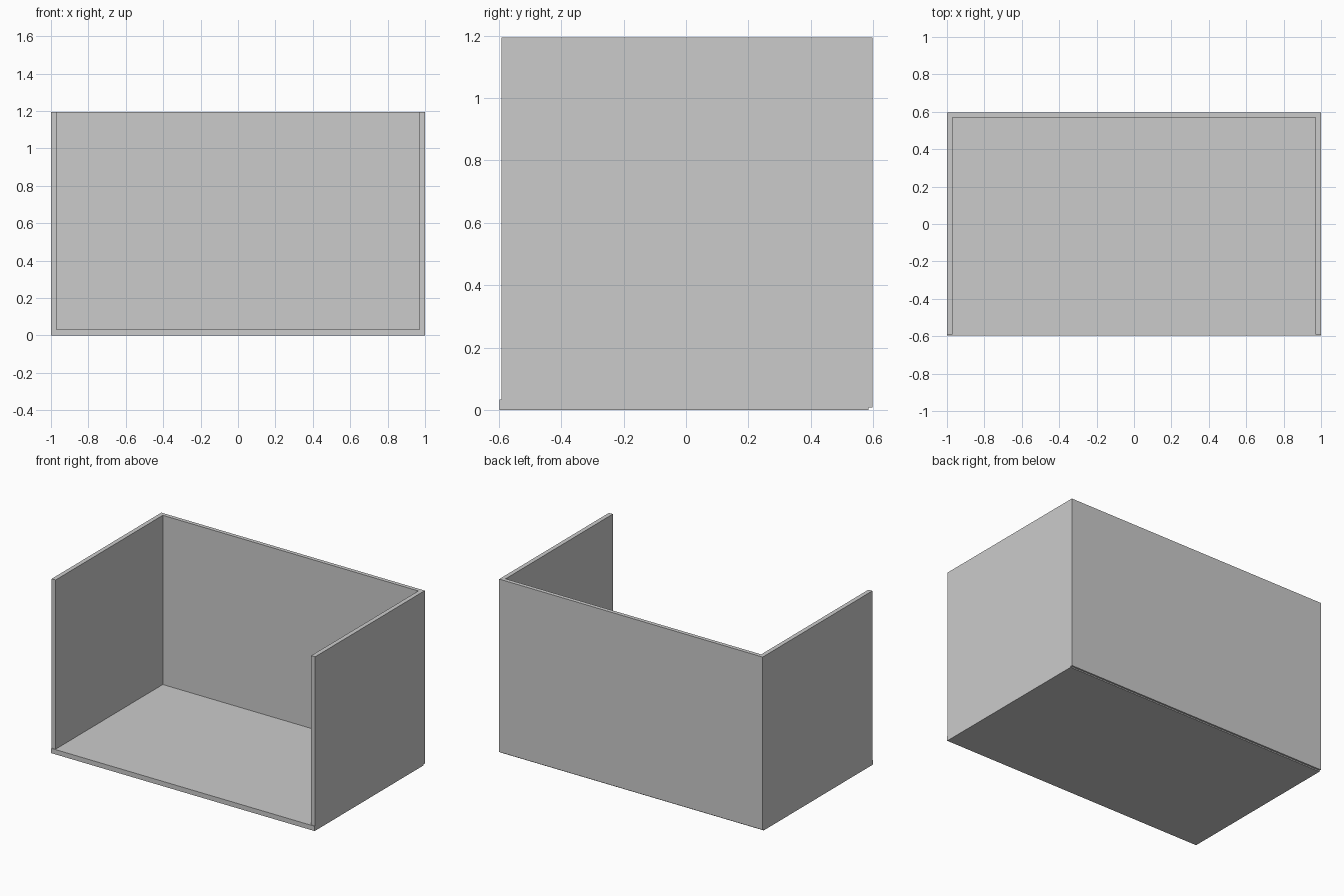
import bpy
import bmesh

cube = bpy.data.objects.get("Cube")
if cube:
    bpy.data.objects.remove(cube, do_unlink=True)

grey = bpy.data.materials.new("light_grey")
grey.use_nodes = True
colour = (0.6, 0.6, 0.6, 1)
grey.diffuse_color = colour
grey.node_tree.nodes["Principled BSDF"].inputs["Base Color"].default_value = colour


def panel(name, low, high):
    """Flat-sided board between two opposite corners."""
    bm = bmesh.new()
    bmesh.ops.create_cube(bm, size=1)
    for v in bm.verts:
        v.co = [h if c > 0 else l for c, l, h in zip(v.co, low, high)]
    mesh = bpy.data.meshes.new(name)
    bm.to_mesh(mesh)
    bm.free()
    mesh.materials.append(grey)
    obj = bpy.data.objects.new(name, mesh)
    bpy.context.collection.objects.link(obj)
    return obj


half_width, inner_width = 1.0, 0.97
front, back, inner_back = -0.592, 0.597, 0.57
wall_base, floor_top, height = 0.008, 0.033, 1.194

# Floor slab, projecting slightly at the front and set in at the back
panel("floor", (-half_width, -0.597, 0), (half_width, 0.585, floor_top))

# Back wall between the side walls
panel("back_wall", (-inner_width, inner_back, wall_base), (inner_width, back, height))

# Matching side walls
panel("left_wall", (inner_width, front, wall_base), (half_width, back, height))
panel("right_wall", (-half_width, front, wall_base), (-inner_width, back, height))
